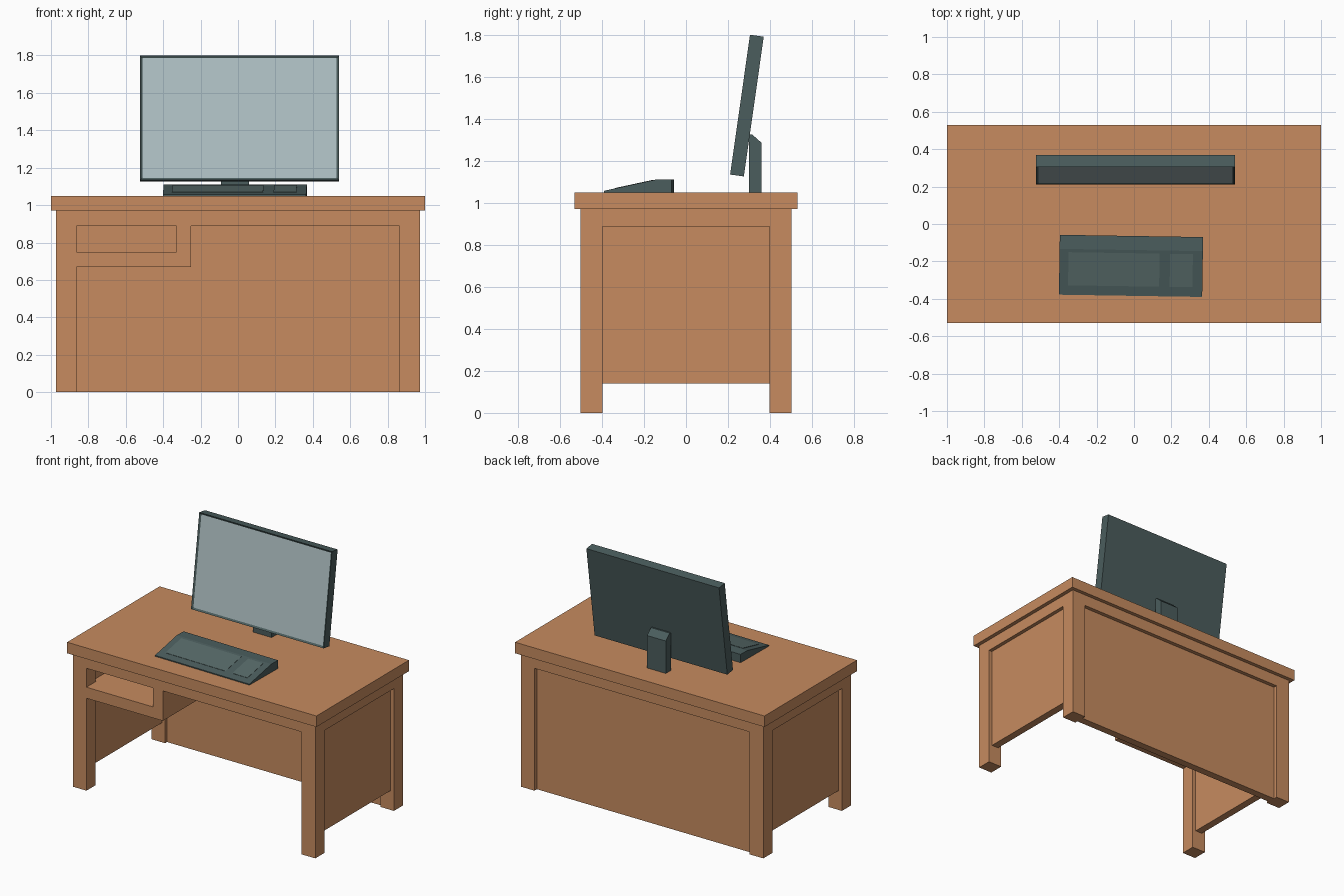
import bpy, bmesh, math
from mathutils import Matrix, Vector

if "Cube" in bpy.data.objects:
    bpy.data.objects.remove(bpy.data.objects["Cube"])


def material(name, rgb):
    m = bpy.data.materials.new(name)
    m.diffuse_color = (*rgb, 1)
    m.use_nodes = True
    m.node_tree.nodes["Principled BSDF"].inputs["Base Color"].default_value = m.diffuse_color
    return m


WOOD = material("wood", (0.57, 0.26, 0.115))
DARK = material("dark_plastic", (0.07, 0.11, 0.11))
GLASS = material("screen_glass", (0.43, 0.53, 0.55))
KEYS = material("keys", (0.095, 0.145, 0.14))


def finish(name, bm, *mats):
    bmesh.ops.recalc_face_normals(bm, faces=bm.faces)
    me = bpy.data.meshes.new(name)
    bm.to_mesh(me)
    bm.free()
    for m in mats:
        me.materials.append(m)
    ob = bpy.data.objects.new(name, me)
    bpy.context.collection.objects.link(ob)
    return ob


def prism(name, profile, x0, x1, mat):
    """Side profile of (y, z) points extruded from x0 to x1."""
    bm = bmesh.new()
    face = bm.faces.new([bm.verts.new((x0, y, z)) for y, z in profile])
    ext = bmesh.ops.extrude_face_region(bm, geom=[face])["geom"]
    bmesh.ops.translate(bm, vec=(x1 - x0, 0, 0),
                        verts=[v for v in ext if isinstance(v, bmesh.types.BMVert)])
    return finish(name, bm, mat)


def box(name, x, y, z, mat=WOOD):
    return prism(name, [(y[0], z[0]), (y[1], z[0]), (y[1], z[1]), (y[0], z[1])],
                 x[0], x[1], mat)


# Desk top
box("desk_top", (-1, 1), (-0.53, 0.53), (0.97, 1.05))

# Legs, side panels and side rails, one set per side
for side, s in (("left", -1), ("right", 1)):
    def span(a, b):
        return sorted((s * a, s * b))
    box(f"{side}_front_leg", span(0.863, 0.972), (-0.503, -0.398), (0, 0.97))
    box(f"{side}_back_leg", span(0.863, 0.972), (0.398, 0.503), (0, 0.97))
    box(f"{side}_panel", span(0.89, 0.945), (-0.4, 0.4), (0.14, 0.9))
    box(f"{side}_rail", span(0.88, 0.972), (-0.4, 0.4), (0.887, 0.97))

# Front and back rails, back panel
box("front_rail", (-0.865, 0.865), (-0.503, -0.42), (0.887, 0.97))
box("back_rail", (-0.865, 0.865), (0.42, 0.503), (0.887, 0.97))
box("back_panel", (-0.865, 0.865), (0.42, 0.475), (0, 0.9))

# Open shelf under the desk top
box("shelf_floor", (-0.865, -0.25), (-0.503, 0.43), (0.67, 0.75))
box("shelf_side_floor", (-0.9, -0.86), (-0.39, 0.39), (0.67, 0.75))
box("shelf_divider", (-0.33, -0.25), (-0.503, 0.43), (0.75, 0.97))

# Monitor with recessed screen, tilted back
bm = bmesh.new()
bmesh.ops.create_cube(bm, size=1, matrix=Matrix.Diagonal((1.064, 0.066, 0.672, 1)))
bm.normal_update()
front = min(bm.faces, key=lambda f: f.calc_center_median().y)
bmesh.ops.inset_region(bm, faces=[front], thickness=0.018, depth=-0.008)
front.material_index = 1
monitor = finish("monitor", bm, DARK, GLASS)
monitor.location = (0.008, 0.29, 1.4625)
monitor.rotation_euler.x = -math.radians(8.1)

# Monitor stand with sloped top
prism("monitor_stand", [(0.3, 1.05), (0.36, 1.05), (0.36, 1.285), (0.315, 1.325),
                        (0.3, 1.325)], -0.09, 0.06, DARK)


# Wedge keyboard with two key areas, turned slightly
def slope(y, lift=0.0):
    return 1.057 + (y + 0.16) * 0.216 + lift


def key_area(name, x0, x1):
    a, b = -0.109, 0.068
    return prism(name, [(a, slope(a, -0.002)), (b, slope(b, -0.002)),
                        (b, slope(b, 0.002)), (a, slope(a, 0.002))], x0, x1, KEYS)


parts = [
    prism("keyboard", [(-0.16, 1.05), (0.16, 1.05), (0.16, 1.11),
                       (0.085, 1.11), (-0.16, 1.057)], -0.383, 0.383, DARK),
    key_area("main_keys", -0.335, 0.152),
    key_area("number_keys", 0.208, 0.33),
]
for ob in parts:
    ob.location = (-0.016, -0.224, 0)
    ob.rotation_euler.z = -math.radians(0.9)
